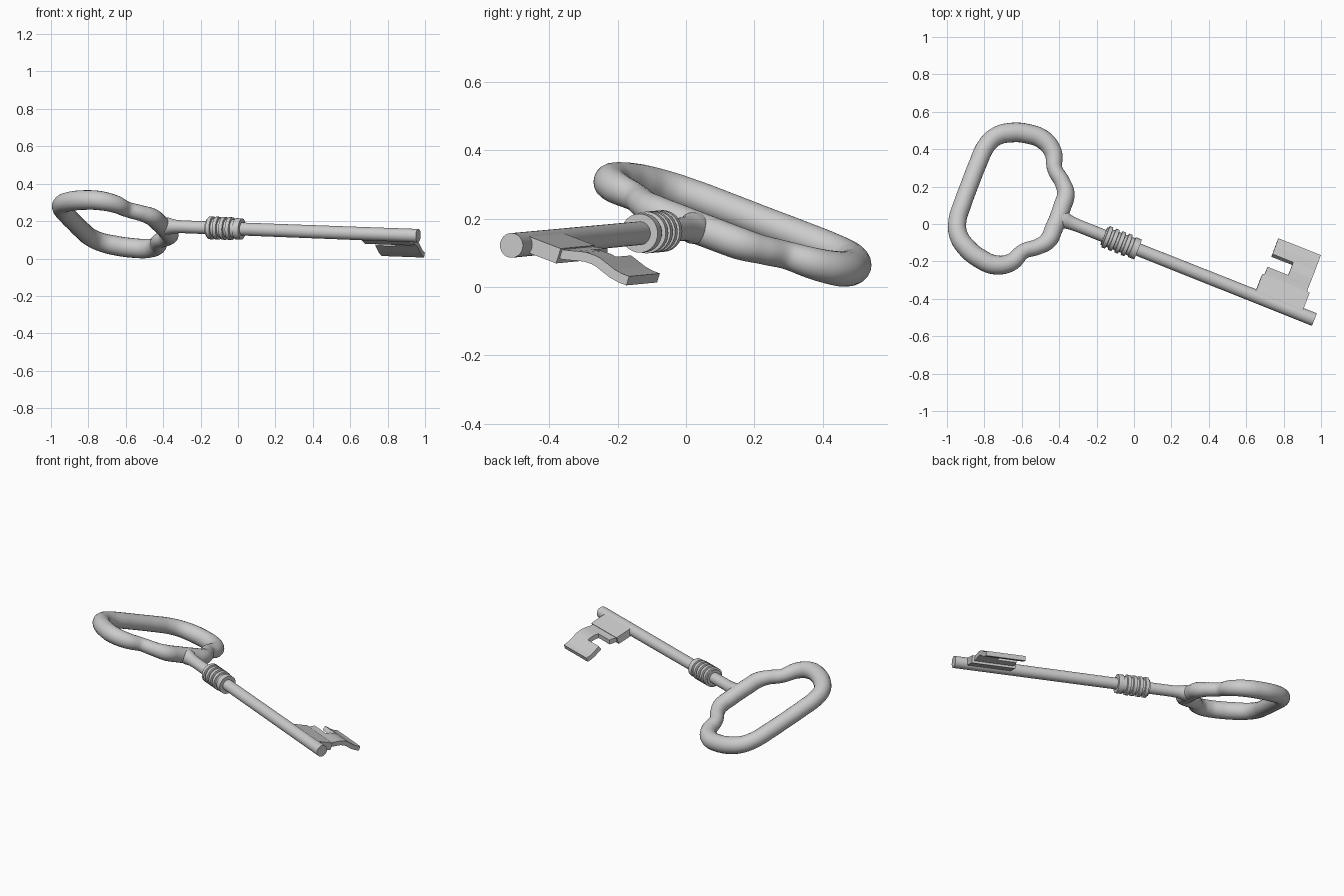
import bpy, bmesh, math
from mathutils import Vector, Matrix

if "Cube" in bpy.data.objects:
    bpy.data.objects.remove(bpy.data.objects["Cube"])

# Frame of the tilted key: u along the shaft, v across it, n out of its plane
n = Vector((0.165, 0.32, 1)).normalized()
u = Vector((0.929, -0.369, -0.0352)).normalized()
v = n.cross(u)
FRAME = Matrix((u, v, n)).transposed().to_4x4()
FRAME.translation = (-0.07, -0.10, 0.161)
STRETCH = 1.062  # top-view widths to true widths across the tilt


def add_mesh(name, bm):
    bmesh.ops.recalc_face_normals(bm, faces=bm.faces)
    mesh = bpy.data.meshes.new(name)
    bm.to_mesh(mesh)
    bm.free()
    ob = bpy.data.objects.new(name, mesh)
    bpy.context.collection.objects.link(ob)
    ob.matrix_world = FRAME
    return ob


def select(ob):
    bpy.ops.object.select_all(action='DESELECT')
    ob.select_set(True)
    bpy.context.view_layer.objects.active = ob


def lathe(name, profile, sides=40):
    """Turn (position along shaft, radius) points around the shaft."""
    bm = bmesh.new()
    rings = [[bm.verts.new((p, r * math.cos(2 * math.pi * i / sides),
                            r * math.sin(2 * math.pi * i / sides)))
              for i in range(sides)] for p, r in profile]
    for a, b in zip(rings, rings[1:]):
        for i in range(sides):
            j = (i + 1) % sides
            bm.faces.new((a[i], a[j], b[j], b[i]))
    bm.faces.new(rings[0])
    bm.faces.new(rings[-1])
    ob = add_mesh(name, bm)
    select(ob)
    bpy.ops.object.shade_smooth_by_angle(angle=math.radians(35))
    return ob


# Bow: one half of the loop (u, v, tube scale), mirrored across the shaft axis
half = [(-0.362, 0.06, 0.96), (-0.368, 0.132, 0.95), (-0.405, 0.182, 0.85),
        (-0.470, 0.235, 0.82), (-0.512, 0.315, 0.95), (-0.585, 0.358, 1.03),
        (-0.675, 0.357, 1.05), (-0.760, 0.330, 1.05), (-0.825, 0.284, 1.0),
        (-0.857, 0.220, 0.97), (-0.866, 0.11, 0.96)]
loop = ([(-0.36, 0, 0.96)] + half + [(-0.867, 0, 0.95)]
        + [(a, -b, r) for a, b, r in reversed(half)])
curve = bpy.data.curves.new("bow", 'CURVE')
curve.dimensions = '3D'
curve.bevel_depth = 0.05
curve.bevel_resolution = 8
curve.resolution_u = 8
spline = curve.splines.new('BEZIER')
spline.bezier_points.add(len(loop) - 1)
for bp, (a, b, r) in zip(spline.bezier_points, loop):
    bp.co = (a, b * STRETCH, 0)
    bp.radius = r
    bp.handle_left_type = bp.handle_right_type = 'AUTO'
spline.use_cyclic_u = True
bow = bpy.data.objects.new("bow", curve)
bpy.context.collection.objects.link(bow)
bow.matrix_world = FRAME
select(bow)
bpy.ops.object.convert(target='MESH')

# Shaft, flared where it meets the bow
lathe("shaft", [(-0.355, 0.046), (-0.325, 0.046), (-0.305, 0.040),
                (-0.28, 0.036), (-0.24, 0.034), (1.113, 0.036)])

# Collar: sleeve with raised rings
profile = [(-0.098, 0.05)]
for c in (-0.078, -0.041, -0.004, 0.033):
    profile += [(c - 0.012, 0.05), (c - 0.010, 0.061),
                (c + 0.010, 0.061), (c + 0.012, 0.05)]
profile += [(0.062, 0.05), (0.064, 0.057), (0.098, 0.057)]
lathe("collar", profile)

# Bit base: thick block against the shaft
bm = bmesh.new()
bmesh.ops.create_cube(bm, size=1, matrix=Matrix.Translation((0.902, 0.064, 0.008))
                      @ Matrix.Diagonal((0.272, 0.116, 0.046, 1)))
add_mesh("bit_base", bm)

# Bit blade: wavy plate with a notch on its inner side
us = [0.778, 0.897, 1.022]
rows = [(0.09, 0.010), (0.12, 0.014), (0.14, 0.019), (0.16, 0.025), (0.185, 0.031),
        (0.21, 0.032), (0.225, 0.030), (0.25, 0.022), (0.275, 0.014),
        (0.30, 0.010), (0.325, 0.010)]
bm = bmesh.new()
grid = [[bm.verts.new((a, b * STRETCH, h)) for a in us] for b, h in rows]
for k in range(len(rows) - 1):
    for i in range(2):
        if i == 0 and 0.155 < rows[k][0] < 0.22:
            continue
        bm.faces.new((grid[k][i], grid[k][i + 1], grid[k + 1][i + 1], grid[k + 1][i]))
loose = [x for x in bm.verts if not x.link_faces]
bmesh.ops.delete(bm, geom=loose, context='VERTS')
blade = add_mesh("bit_blade", bm)
solid = blade.modifiers.new("thickness", 'SOLIDIFY')
solid.thickness = 0.028
solid.offset = 0
